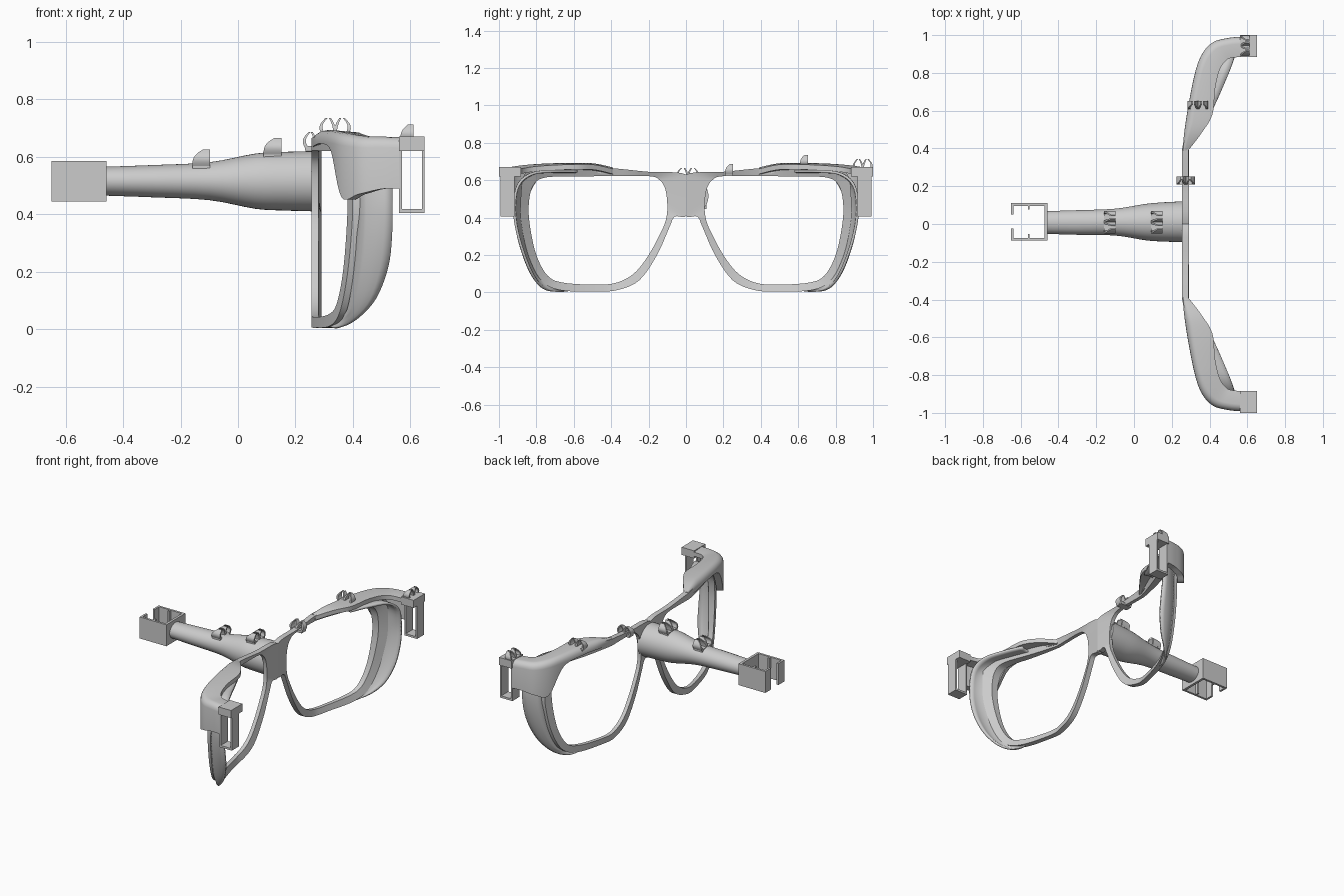
import bpy, bmesh, math
from mathutils import Vector

cube = bpy.data.objects.get("Cube")
if cube:
    bpy.data.objects.remove(cube, do_unlink=True)

grey = bpy.data.materials.new("light_grey_plastic")
grey.use_nodes = True
grey.diffuse_color = (.6, .6, .6, 1)
grey.node_tree.nodes["Principled BSDF"].inputs["Base Color"].default_value = (.6, .6, .6, 1)


def finish(name, bm, mirror=False, angle=35):
    """Turn a bmesh into a shaded, coloured object."""
    bmesh.ops.recalc_face_normals(bm, faces=bm.faces)
    mesh = bpy.data.meshes.new(name)
    bm.to_mesh(mesh)
    bm.free()
    mesh.materials.append(grey)
    obj = bpy.data.objects.new(name, mesh)
    bpy.context.collection.objects.link(obj)
    bpy.ops.object.select_all(action='DESELECT')
    obj.select_set(True)
    bpy.context.view_layer.objects.active = obj
    bpy.ops.object.shade_smooth_by_angle(angle=math.radians(angle))
    if mirror:
        mod = obj.modifiers.new("Mirror", 'MIRROR')
        mod.use_axis = (False, True, False)
    return obj


def spline(rows, steps, closed=False):
    """Smoothly interpolate rows of numbers."""
    rows = [Vector(r) for r in rows]
    n = len(rows)
    pick = (lambda i: rows[i % n]) if closed else (lambda i: rows[max(0, min(n - 1, i))])
    out = []
    for i in range(n if closed else n - 1):
        a, b, c, d = (pick(i + k) for k in (-1, 0, 1, 2))
        for s in range(steps):
            t = s / steps
            out.append(b + (c - a) * (t / 2) + (a * 2 - b * 5 + c * 4 - d) * (t * t / 2)
                       + (b * 3 - a - c * 3 + d) * (t ** 3 / 2))
    if not closed:
        out.append(rows[-1])
    return out


def loft(bm, sections, closed=False, ring=True, caps=True):
    """Skin a row of sections with the same number of points."""
    loops = [[bm.verts.new(p) for p in sec] for sec in sections]
    n, m = len(loops), len(loops[0])
    for i in range(n if closed else n - 1):
        a, b = loops[i], loops[(i + 1) % n]
        for j in range(m if ring else m - 1):
            k = (j + 1) % m
            bm.faces.new((a[j], a[k], b[k], b[j]))
    if caps and not closed:
        bm.faces.new(loops[0])
        bm.faces.new(loops[-1])


def box(bm, x0, x1, y0, y1, z0, z1):
    loft(bm, [[(x0, y0, z), (x1, y0, z), (x1, y1, z), (x0, y1, z)] for z in (z0, z1)])


def wrap(y):
    """Front surface of the frame, bending back towards the sides."""
    t = max(0, abs(y) - .4)
    return .255 + .18 * t + .06 * t * t / .25


# Rims and bridge: inner y z, outer y z, depth around one opening
rim_keys = [
    (.14, .60, 0, .63, .035), (.2, .622, .2, .645, .035), (.4, .622, .4, .665, .035),
    (.58, .62, .58, .675, .06), (.75, .615, .79, .665, .08), (.815, .575, .865, .63, .075),
    (.84, .48, .885, .48, .065), (.835, .36, .88, .36, .06), (.8, .2, .84, .19, .05),
    (.74, .09, .77, .06, .045), (.66, .053, .67, .012, .04), (.5, .042, .5, .005, .035),
    (.38, .05, .37, .012, .035), (.28, .1, .25, .065, .035), (.2, .2, .155, .2, .035),
    (.13, .33, .09, .345, .035), (.105, .4, .06, .405, .035), (.1, .47, 0, .41, .035),
    (.11, .55, 0, .52, .035)]
sections = []
for yi, zi, yo, zo, d in spline(rim_keys, 5, closed=True):
    yo = max(0, yo)
    fi, fo = wrap(yi), wrap(yo)
    sections.append([(fi, yi, zi), (fo, yo, zo), (fo + d, yo, zo), (fi + d * .7, yi, zi)])
bm = bmesh.new()
loft(bm, sections, closed=True)
finish("rims_and_bridge", bm, mirror=True)

# Brow hoods running into the temple stubs: outer x y, inner x y, bottom, top
brow_keys = [
    (.257, .39, .288, .39, .63, .668), (.268, .5, .36, .485, .64, .69),
    (.29, .64, .415, .58, .645, .693), (.323, .8, .43, .72, .62, .688),
    (.36, .9, .455, .82, .46, .68), (.42, .963, .49, .868, .47, .672),
    (.5, .985, .52, .88, .488, .67), (.57, .992, .57, .885, .49, .668)]
sections = []
for xo, yo, xi, yi, lo, hi in spline(brow_keys, 6):
    outer, inner = Vector((xo, yo, 0)), Vector((xi, yi, 0))
    width = (inner - outer).length
    side = (inner - outer).normalized()
    r, wall = min(.04, width * .35), min(.04, width * .6)
    lo = min(lo, hi - .042)
    sec = [(outer, lo)]
    for k in range(5):
        a = math.pi / 8 * k
        sec.append((outer + side * r * (1 - math.cos(a)), hi - r * (1 - math.sin(a))))
    sec += [(inner, hi - .008), (inner, hi - .035), (outer + side * wall, hi - .038),
            (outer + side * wall, lo)]
    sections.append([(p.x, p.y, z) for p, z in sec])
bm = bmesh.new()
loft(bm, sections)
finish("brow_and_temple_stubs", bm, mirror=True)

# Side shields: front edge y z, then rear edge x y z
shield_keys = [
    (.58, .645, .405, .58, .648), (.7, .645, .46, .7, .648), (.8, .635, .51, .82, .635),
    (.865, .58, .535, .895, .575), (.875, .46, .537, .918, .46), (.87, .34, .537, .905, .34),
    (.84, .2, .523, .872, .22), (.79, .085, .48, .828, .11), (.74, .045, .41, .775, .035),
    (.66, .02, .345, .7, .004), (.58, .02, .31, .6, .015)]
sections = []
for yf, zf, xb, yb, zb in spline(shield_keys, 5):
    front, back = Vector((wrap(yf) + .025, yf, zf)), Vector((xb, yb, zb))
    bulge = Vector((0, .012, 0))
    sections.append([front.lerp(back, t) + bulge * math.sin(t * math.pi)
                     for t in (0, .25, .5, .75, 1)])
bm = bmesh.new()
loft(bm, sections, ring=False, caps=False)
shield = finish("side_shields", bm, mirror=True)
solid = shield.modifiers.new("Thickness", 'SOLIDIFY')
solid.thickness = .014
solid.offset = 0

# Temple brackets: open windows with a wide cap
bm = bmesh.new()
box(bm, .56, .65, .883, 1, .62, .67)
box(bm, .56, .57, .918, .992, .405, .63)
box(bm, .64, .65, .918, .992, .405, .63)
box(bm, .56, .65, .918, .992, .405, .418)
finish("temple_brackets", bm, mirror=True)

# Tapered nose rod: x, centre y, half width, half height
rod_keys = [(-.47, .008, .06, .05), (-.3, .008, .065, .056), (-.1, .01, .071, .066),
            (.06, .01, .096, .096), (.16, .011, .104, .102), (.268, .012, .108, .105)]
sections = []
for x, yc, ry, rz in spline(rod_keys, 4):
    sections.append([(x, yc + ry * math.cos(a), .515 + rz * math.sin(a))
                     for a in (math.tau * k / 40 for k in range(40))])
bm = bmesh.new()
loft(bm, sections)
finish("nose_rod", bm)

# Open holder on the end of the rod
bm = bmesh.new()
low, high = .445, .585
box(bm, -.473, -.457, -.087, .11, low, high)
for wall, tip, s in ((.11, .05, -1), (-.087, -.025, 1)):
    box(bm, -.65, -.46, *sorted((wall, wall + s * .014)), low, high)
    box(bm, -.65, -.637, *sorted((wall, tip)), low, high)
    box(bm, -.562, -.552, *sorted((wall, wall + s * .034)), low, high)
finish("rod_end_holder", bm, angle=20)


def wire_clip(name, x, y, z, along_x, spread=.045, length=.062):
    """Outer hooks and a forked middle prong, rounded at one end."""
    bm = bmesh.new()
    for base, curl in ((-spread, 1), (0, -1), (0, 1), (spread, -1)):
        secs = []
        for k in range(9):
            t = k / 8
            bow = .014 * math.sin(t * math.pi) - .01 * t
            u = base - curl * bow if base else curl * .018 * t * t
            start = -length / 2 + length * .6 * t ** 3
            thick = .0065 - .003 * t
            corners = [(u - thick, start), (u + thick, start),
                       (u + thick, length / 2), (u - thick, length / 2)]
            h = z - .012 + .057 * t
            secs.append([(x + w, y + v, h) if along_x else (x + v, y + w, h)
                         for v, w in corners])
        loft(bm, secs)
    # Foot joining the prongs
    half, run = spread + .006, length / 2
    dx, dy = (run, half) if along_x else (half, run)
    box(bm, x - dx, x + dx, y - dy, y + dy, z - .02, z - .004)
    finish(name, bm)


wire_clip("rod_clip_rear", -.128, .01, .58, True)
wire_clip("rod_clip_front", .12, .01, .62, True)
wire_clip("bridge_clip", .274, .23, .642, False, .034, .044)
wire_clip("brow_clip", .338, .63, .69, False, .04, .042)
wire_clip("bracket_clip", .588, .945, .668, True, .038, .046)
